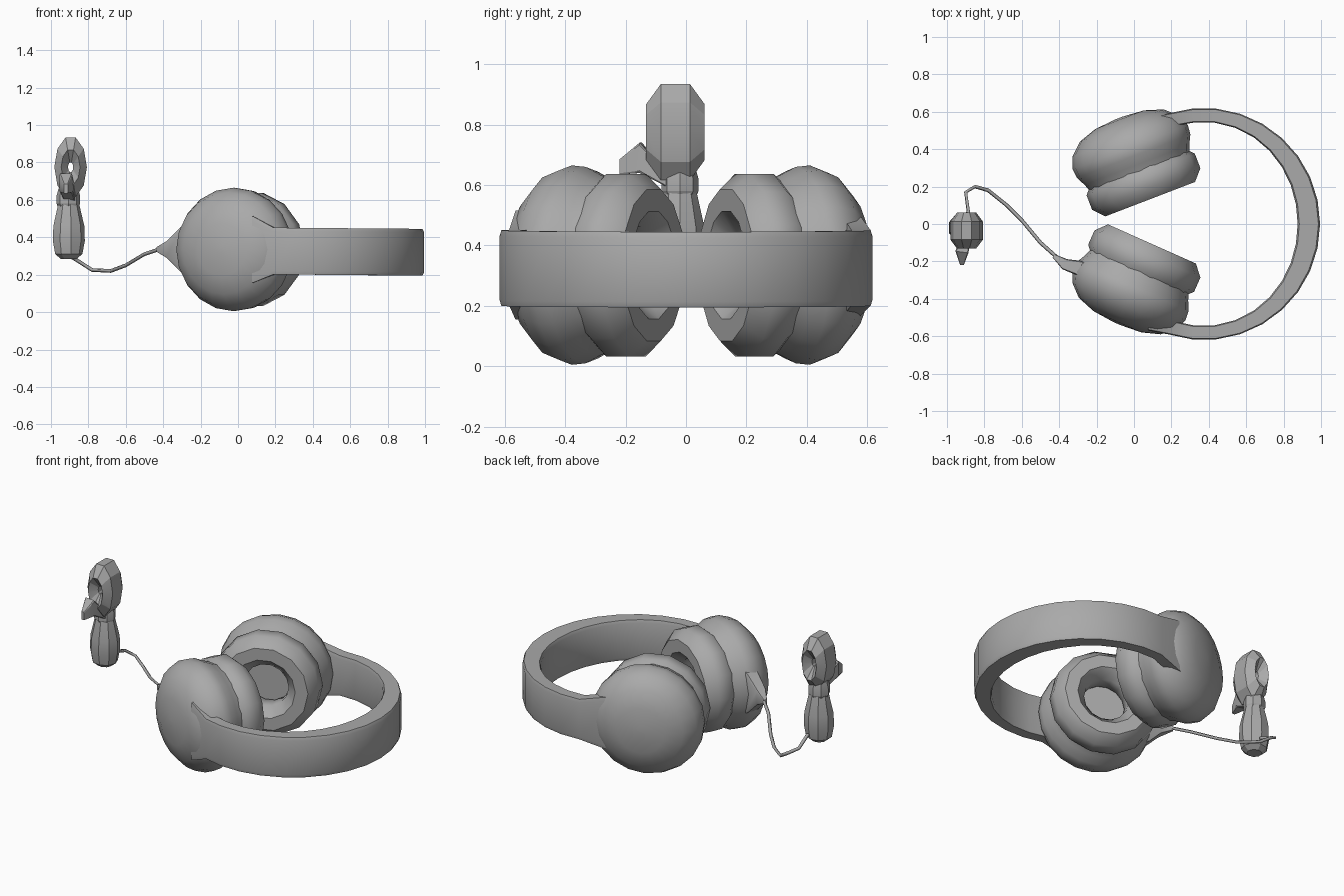
import bpy, bmesh
from math import sin, cos, pi, radians
from mathutils import Vector, Matrix

cube = bpy.data.objects.get("Cube")
if cube:
    bpy.data.objects.remove(cube, do_unlink=True)

grey = bpy.data.materials.new("plain_grey")
grey.use_nodes = True
grey.diffuse_color = (0.4, 0.4, 0.4, 1)
grey.node_tree.nodes["Principled BSDF"].inputs["Base Color"].default_value = (0.4, 0.4, 0.4, 1)


def finish(name, bm, matrix=Matrix(), angle=30):
    """Turn a bmesh into a shaded, coloured object."""
    bm.transform(matrix)
    bmesh.ops.recalc_face_normals(bm, faces=bm.faces)
    mesh = bpy.data.meshes.new(name)
    bm.to_mesh(mesh)
    bm.free()
    obj = bpy.data.objects.new(name, mesh)
    bpy.context.collection.objects.link(obj)
    mesh.materials.append(grey)
    bpy.ops.object.select_all(action="DESELECT")
    obj.select_set(True)
    bpy.context.view_layer.objects.active = obj
    bpy.ops.object.shade_smooth_by_angle(angle=radians(angle))
    return obj


def loft(bm, rings, closed=False):
    """Skin a row of vertex rings, capping the ends when open."""
    n = len(rings[0])
    pairs = list(zip(rings, rings[1:]))
    if closed:
        pairs.append((rings[-1], rings[0]))
    for a, b in pairs:
        for i in range(n):
            j = (i + 1) % n
            bm.faces.new((a[i], a[j], b[j], b[i]))
    if not closed:
        bm.faces.new(rings[0])
        bm.faces.new(rings[-1])


def lathe(name, profile, sides, matrix, closed=False, angle=30):
    """Revolve (radius, height) points about local z."""
    bm = bmesh.new()
    rings = [[bm.verts.new((r * cos(2 * pi * i / sides), r * sin(2 * pi * i / sides), h))
              for i in range(sides)] for r, h in profile]
    loft(bm, rings, closed)
    return finish(name, bm, matrix, angle)


def sweep(name, stations):
    """Box section along a path; each station is (x, y, z, width, height)."""
    bm = bmesh.new()
    rings = []
    for k, (x, y, z, w, h) in enumerate(stations):
        before, after = stations[max(k - 1, 0)], stations[min(k + 1, len(stations) - 1)]
        t = Vector((after[0] - before[0], after[1] - before[1], 0)).normalized()
        side = Vector((-t.y, t.x, 0)) * w / 2
        up, c = Vector((0, 0, h / 2)), Vector((x, y, z))
        bulge = 0.85
        rings.append([bm.verts.new(c + v) for v in
                      (side * bulge + up, side + up * bulge, side - up * bulge, side * bulge - up,
                       -side * bulge - up, -side - up * bulge, -side + up * bulge, -side * bulge + up)])
    loft(bm, rings)
    return finish(name, bm)


def torus_profile(major, minor, depth, height, steps):
    """Flat-sided ring section whose faces sit on the given radii."""
    grow = 1 / cos(pi / steps)
    angles = [2 * pi * (i + 0.5) / steps for i in range(steps)]
    return [(major + minor * grow * cos(a), height + depth * grow * sin(a)) for a in angles]


# Ear cups: domed shell and padded ring, each tilted towards the head
shell_profile = [(0.02, -0.168), (0.14, -0.158), (0.24, -0.125), (0.305, -0.065), (0.33, 0),
                 (0.325, 0.05), (0.3, 0.1), (0.285, 0.14), (0.02, 0.14)]
for label, side, x, y, tilt in (("right", -1, -0.025, -0.378, 24), ("left", 1, -0.02, 0.41, 21)):
    a = radians(tilt)
    inward = Vector((sin(a), -side * cos(a), 0))
    across = Vector((cos(a), side * sin(a), 0))
    frame = Matrix((across, inward.cross(across), inward)).transposed().to_4x4()
    frame.translation = (x, y, 0.335)
    lathe(label + "_ear_shell", shell_profile, 20, frame)
    lathe(label + "_ear_cushion", torus_profile(0.22, 0.09, 0.1, 0.197, 8), 14, frame, True, 46)

# Headband: thicker padding in the middle, ends flaring into the shells
band = []
for i in range(19):
    a = radians(-108 + 12 * i)
    thick = 0.075 + 0.045 * max(cos(a), 0) ** 2
    r = 0.62 - thick / 2
    band.append((0.375 + r * cos(a), r * sin(a), 0.325 - 0.005 * cos(a), thick, 0.25))
for end, s in ((0, -1), (len(band), 1)):
    band.insert(end, (0.08, s * 0.535, 0.335, 0.07, 0.36))
sweep("headband", band)

# Cable socket on the right shell
sweep("cable_socket", [(-0.2, -0.27, 0.335, 0.1, 0.34), (-0.295, -0.235, 0.335, 0.08, 0.24),
                       (-0.37, -0.215, 0.335, 0.06, 0.09), (-0.43, -0.17, 0.335, 0.02, 0.025)])

# Hanging cable
path = [(-0.41, -0.18, 0.34), (-0.5, -0.1, 0.31), (-0.6, 0.02, 0.25), (-0.68, 0.1, 0.22),
        (-0.78, 0.18, 0.225), (-0.85, 0.2, 0.27), (-0.9, 0.17, 0.3), (-0.885, 0.06, 0.34)]
curve = bpy.data.curves.new("cable", "CURVE")
curve.dimensions = "3D"
curve.bevel_depth = 0.01
curve.bevel_resolution = 0
curve.use_fill_caps = True
spline = curve.splines.new("POLY")
spline.points.add(len(path) - 1)
for point, co in zip(spline.points, path):
    point.co = (*co, 1)
curve.materials.append(grey)
bpy.context.collection.objects.link(bpy.data.objects.new("cable", curve))

# Coiled cable bundle: lower lobe, tie, upper loop and loose end
squash = Matrix.Translation((-0.907, -0.02, 0)) @ Matrix.Diagonal((0.088, 0.085, 1, 1))
lathe("bundle_lower_lobe", [(0.5, 0.285), (0.85, 0.31), (1, 0.38), (0.97, 0.46), (0.65, 0.58)],
      9, squash, angle=20)
lathe("bundle_tie", [(0.65, 0.565), (0.72, 0.58), (0.72, 0.62), (0.6, 0.66)], 8, squash, angle=20)
loop_frame = (Matrix.Translation((-0.895, -0.035, 0.775)) @ Matrix.Diagonal((0.087, 0.2, 0.167, 1))
              @ Matrix.Rotation(pi / 2, 4, "X"))
lathe("bundle_upper_loop", torus_profile(0.58, 0.42, 0.42, 0, 6), 10, loop_frame, True, 20)
sweep("bundle_loose_end", [(-0.9, -0.06, 0.62, 0.06, 0.05), (-0.92, -0.15, 0.69, 0.07, 0.1),
                           (-0.92, -0.22, 0.66, 0.02, 0.05)])
